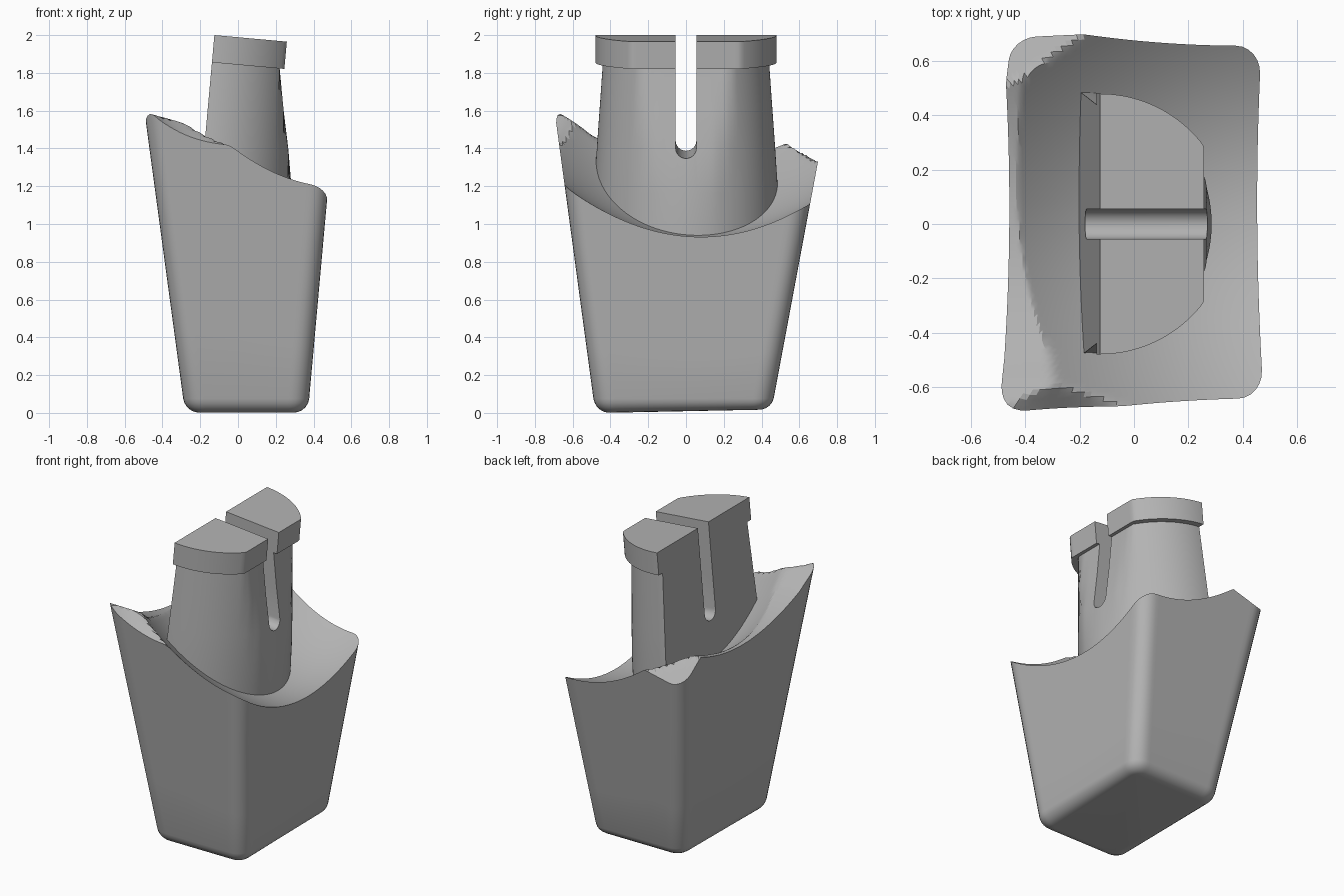
import bpy, bmesh, math
from mathutils import Matrix

if "Cube" in bpy.data.objects:
    bpy.data.objects.remove(bpy.data.objects["Cube"])

grey = bpy.data.materials.new("plain grey")
grey.use_nodes = True
colour = (0.45, 0.45, 0.45, 1)
grey.diffuse_color = colour
grey.node_tree.nodes["Principled BSDF"].inputs["Base Color"].default_value = colour


def loft(name, rings):
    """Closed solid through rings of equal length, capped at both ends."""
    bm = bmesh.new()
    rows = [[bm.verts.new(p) for p in ring] for ring in rings]
    n = len(rows[0])
    for a, b in zip(rows, rows[1:]):
        for i in range(n):
            j = (i + 1) % n
            bm.faces.new((a[i], a[j], b[j], b[i]))
    bm.faces.new(rows[0][::-1])
    bm.faces.new(rows[-1])
    bmesh.ops.recalc_face_normals(bm, faces=bm.faces)
    mesh = bpy.data.meshes.new(name)
    bm.to_mesh(mesh)
    bm.free()
    mesh.materials.append(grey)
    ob = bpy.data.objects.new(name, mesh)
    bpy.context.collection.objects.link(ob)
    return ob


def activate(ob):
    bpy.ops.object.select_all(action='DESELECT')
    ob.select_set(True)
    bpy.context.view_layer.objects.active = ob


# Scooped top: a bowl trimmed by a side band and two corner facets
def scoop(x, y):
    u, v = 0.4 - x, y - 0.08
    skew = 0.3 * u if v < 0 else 0
    bowl = 0.93 + 0.58 * u * u + v * v * (0.53 + skew)
    band = 1.33 - 0.055 * y + 0.445 * y * y
    if y < -0.5:
        band += 0.35 * (-0.5 - y) * (y + 0.75) / 0.25
    back_corner = 1.44 + 0.3 * (x + 0.42) - (y - 0.52)
    z = min(bowl, band, back_corner)
    if x < 0:
        sag = 0.04 * max(0, 1 - ((x + 0.26) / 0.2) ** 2) * min(1, max(0, (-y - 0.58) / 0.1))
        z = min(z, 1.555 - 0.425 * (x + 0.3) + 0.352 * (y + 0.58) - sag)
    return z


# Rounded rectangle that widens with height
def outline(z, inset=0):
    x0, x1 = -0.28 - 0.135 * z + inset, 0.37 + 0.09 * z - inset
    y0, y1 = -0.48 - 0.135 * z + inset, 0.45 + 0.187 * z - inset
    r = max(0.095 - inset, 0.02)
    centres = [(x1 - r, y1 - r), (x0 + r, y1 - r), (x0 + r, y0 + r), (x1 - r, y0 + r)]
    arcs = []
    for k, (cx, cy) in enumerate(centres):
        angles = [math.radians(90 * k + 15 * s) for s in range(7)]
        arcs.append([(cx + r * math.cos(a), cy + r * math.sin(a)) for a in angles])
    points = []
    for k, arc in enumerate(arcs):
        points += arc
        (ax, ay), (bx, by) = arc[-1], arcs[(k + 1) % 4][0]
        steps = 30 if k % 2 == 0 else 44
        points += [(ax + (bx - ax) * s / steps, ay + (by - ay) * s / steps)
                   for s in range(1, steps)]
    return points


# Body: bottom fillet, flared walls, then the scooped top drawn in to the middle
fillet = 0.075
rings = []
for s in range(6):
    a = math.radians(18 * s)
    z = fillet * (1 - math.cos(a))
    rings.append([(x, y, z + 0.02 * (y + 0.45) * (1 - s / 5))
                  for x, y in outline(z, fillet * (1 - math.sin(a)))])
count = len(rings[0])
tops = []
for i in range(count):
    z = 1.2
    for _ in range(8):
        z = scoop(*outline(z)[i])
    tops.append(z)
for t in (0.25, 0.5, 0.75, 1):
    ring = []
    for i, top in enumerate(tops):
        z = fillet + (top - fillet) * t
        ring.append((*outline(z)[i], z))
    rings.append(ring)
rim = rings[-1]
for s in range(1, 36):
    k = 1 - s / 36
    rings.append([(x * k, y * k, scoop(x * k, y * k)) for x, y, _ in rim])
body = loft("scooped_body", rings)


# Post: half-round section with a flat facing +x
def half_round(r, flat, z):
    return [(min(r * math.cos(a), flat), r * math.sin(a), z)
            for a in (math.radians(-90 + 180 * s / 72) for s in range(73))]


sections = [(0.495, 0.6, -1.12), (0.485, 0.5, -0.8), (0.47, 0.445, -0.57),
            (0.455, 0.4, -0.36), (0.44, 0.36, -0.145),
            (0.48, 0.385, -0.145), (0.48, 0.385, 0)]
post = loft("slotted_post", [half_round(*s) for s in sections])

# Slot cutter: round-ended profile swept through the post
half, low = 0.055, -0.56
profile = [(half, 0.2), (-half, 0.2)]
profile += [(half * math.cos(a), low + half * math.sin(a))
            for a in (math.radians(180 + 15 * s) for s in range(13))]
cutter = loft("slot_cutter", [[(x, y, z) for y, z in profile] for x in (-0.5, 0.9)])
cutter.hide_render = True

lean = Matrix.Translation((-0.125, 0, 2)) @ Matrix.Rotation(0.09, 4, 'Y')
for ob in (post, cutter):
    ob.data.transform(lean)

activate(post)
cut = post.modifiers.new("slot", 'BOOLEAN')
cut.operation, cut.object, cut.solver = 'DIFFERENCE', cutter, 'EXACT'
bpy.ops.object.modifier_apply(modifier=cut.name)
bpy.data.objects.remove(cutter)

for ob in (body, post):
    activate(ob)
    bpy.ops.object.shade_smooth_by_angle(angle=math.radians(25))
